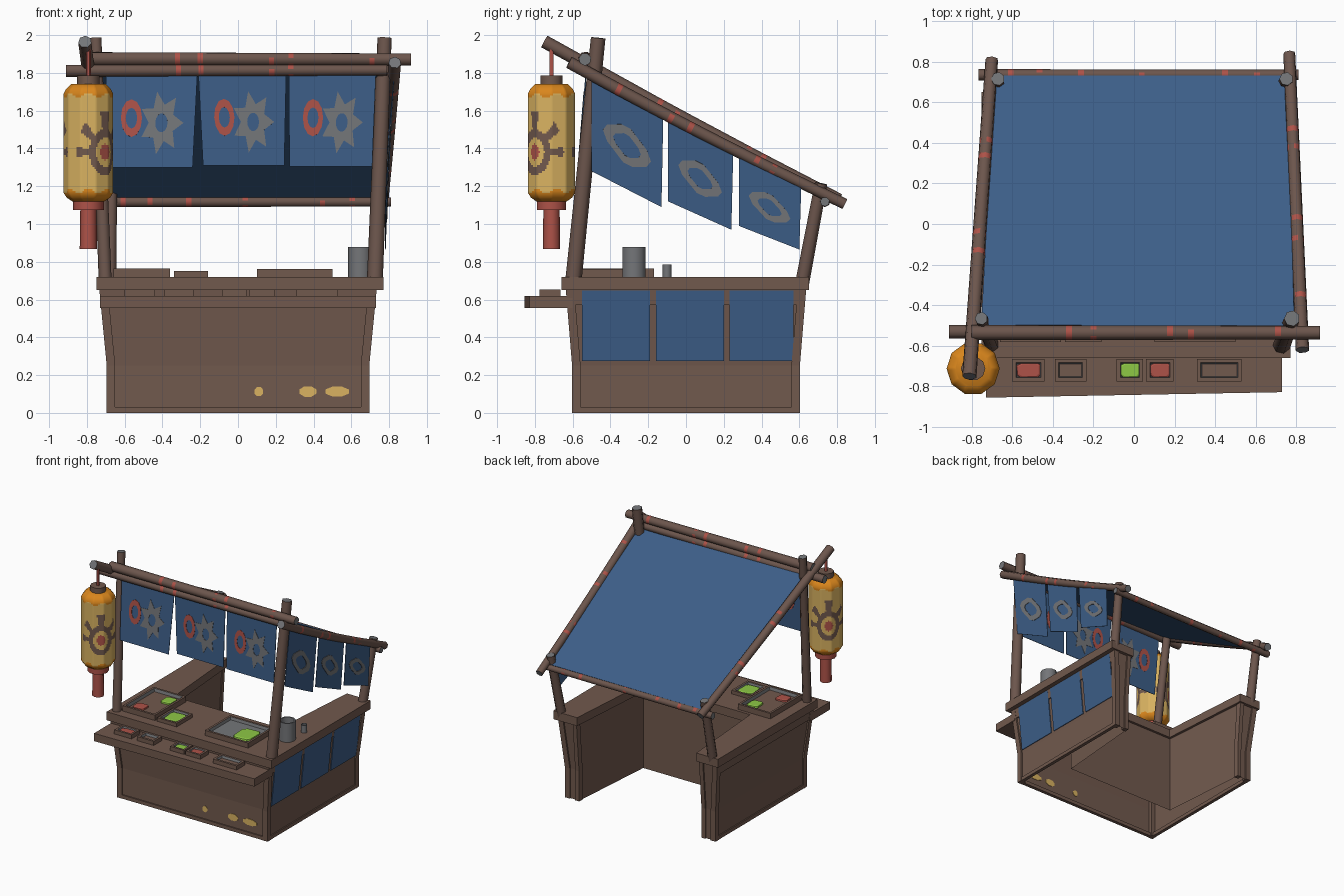
import bpy, bmesh, math
from mathutils import Vector as V

if "Cube" in bpy.data.objects:
    bpy.data.objects.remove(bpy.data.objects["Cube"])

COLORS = {"wood": (.165, .1, .075), "pole_wood": (.15, .092, .073), "blue_cloth": (.046, .112, .245),
          "grey": (.175, .18, .19), "red": (.42, .085, .065), "yellow": (.70, .45, .12),
          "orange": (.70, .24, .012), "green": (.27, .58, .06)}
NAMES = list(COLORS)
MATS = []
for n, c in COLORS.items():
    m = bpy.data.materials.new(n)
    m.diffuse_color = (*c, 1)
    m.use_nodes = True
    m.node_tree.nodes["Principled BSDF"].inputs["Base Color"].default_value = m.diffuse_color
    MATS.append(m)


def loft(name, loops, mat, seg=None, caps=(None, None), capped=True, closed=False, rule=None, smooth=False):
    """Skin a list of point loops; seg = colour per segment, rule(k, i, centre) = colour per face."""
    bm = bmesh.new()
    rings = [[bm.verts.new(p) for p in lp] for lp in loops]
    n = len(rings[0])
    pairs = list(zip(rings, rings[1:])) + ([(rings[-1], rings[0])] if closed else [])
    for k, (a, b) in enumerate(pairs):
        for i in range(n):
            f = bm.faces.new((a[i], a[(i + 1) % n], b[(i + 1) % n], b[i]))
            col = seg[k] if seg else mat
            if rule:
                col = rule(k, i, f.calc_center_median())
            f.material_index = NAMES.index(col)
    if capped and not closed:
        bm.faces.new(rings[0][::-1]).material_index = NAMES.index(caps[0] or mat)
        bm.faces.new(rings[-1]).material_index = NAMES.index(caps[1] or mat)
    bmesh.ops.recalc_face_normals(bm, faces=bm.faces)
    me = bpy.data.meshes.new(name)
    bm.to_mesh(me)
    bm.free()
    for m in MATS:
        me.materials.append(m)
    if smooth:  # round parts, with sharp rims
        me.shade_smooth()
        me.set_sharp_from_angle(angle=math.radians(60))
    ob = bpy.data.objects.new(name, me)
    bpy.context.collection.objects.link(ob)
    return ob


def rect(x0, x1, y0, y1, z):
    return [(x0, y0, z), (x1, y0, z), (x1, y1, z), (x0, y1, z)]


def circle(cx, cy, z, r, n=10):
    return [(cx + r * math.cos(6.28319 * i / n), cy + r * math.sin(6.28319 * i / n), z) for i in range(n)]


def pole(name, a, b, r, bands=(), sag=0, n=7):
    """Straight pole with grey ends and thin painted bands at fractions of its length."""
    a, b = V(a), V(b)
    d = (b - a).normalized()
    u = d.cross(V((.3, .2, 1)) if abs(d.z) < .8 else V((0, 1, 0))).normalized()
    w = d.cross(u)
    h = .014 / (b - a).length
    ts = sorted([0, .5, 1] + [t + s for t in bands for s in (-h, h)])
    loops = []
    for t in ts:
        c = a.lerp(b, t) - V((0, 0, sag * 4 * t * (1 - t)))
        rr = r * (1.06 - .12 * t)
        loops.append([c + rr * (u * math.cos(6.28319 * i / n) + w * math.sin(6.28319 * i / n)) for i in range(n)])
    red = [any(abs((p + q) / 2 - t) < h / 2 for t in bands) for p, q in zip(ts, ts[1:])]
    loft(name, loops, "pole_wood", caps=("grey", "grey"), smooth=True,
         rule=lambda k, i, c: "red" if red[k] and (i + k) % 4 else "pole_wood")


# ---- counter body: hollow U-shaped shell with a flared profile
def half(z):
    f = max(0, (z - .25) / .4)
    return .695 + .039 * f, .603 + .033 * f


def u_loop(x0, x1, y0, y1, xi, yi, z):
    xf = xi - .06  # the opening narrows towards the front
    return [(x0, y0, z), (x1, y0, z), (x1, y1, z), (xi, y1, z), (xf, yi, z), (-xf, yi, z), (-xi, y1, z), (x0, y1, z)]


body = []
for z in (0, .25, .65):
    hx, hy = half(z)
    body.append(u_loop(.012 - hx, hx - .012, .012 - hy, hy - .012, .57, -.165, z))
loft("counter_body", body, "wood", capped=False)
loft("counter_top", [u_loop(-.75, .77, -.66, .65, .55, -.145, z) for z in (.65, .72)], "wood")

# corner posts and rails framing the panels
for sx in (-1, 1):
    for sy in (-1, 1):
        loft("corner_frame", [[(sx * (half(z)[0] - a), sy * (half(z)[1] - b), z)
             for a, b in ((0, 0), (.045, 0), (.045, .045), (0, .045))] for z in (0, .25, .65)], "wood")
    loft("inner_end_frame", [[(sx * x, half(z)[1] - b, z) for x, b in ((.565, 0), (.6, 0), (.6, .04), (.56, .04))]
         for z in (0, .25, .65)], "wood")
for z0, z1 in ((0, .03), (.57, .65)):
    loft("front_rail", [rect(-half(z)[0] + .02, half(z)[0] - .02, -half(z)[1] + .002, -half(z)[1] + .03, z)
                        for z in (z0, z1)], "wood")
    for s in (-1, 1):
        loft("side_rail", [rect(*sorted((s * (half(z)[0] - .03), s * (half(z)[0] - .002))), .02 - half(z)[1],
                                half(z)[1] - .02, z) for z in (z0, z1)], "wood")

# front shelf
loft("front_shelf", [[(-.73, -.855, z), (.73, -.828, z), (.73, -.60, z), (-.73, -.60, z)] for z in (.555, .62)], "wood")

# yellow patches low on the front panel, seen from both faces
for x, rx, rz in ((.11, .025, .026), (.37, .048, .03), (.525, .068, .028)):
    loft("yellow_patch", [[(x + rx * math.cos(t * .7854 + .39), y, .113 + rz * math.sin(t * .7854 + .39))
                           for t in range(8)] for y in (-.595, -.588)], "yellow")


# ---- trays with food
def tray(name, x0, x1, y0, y1, z, h, food, floor="grey"):
    w = .018
    loft(name, [rect(x0, x1, y0, y1, z), rect(x0, x1, y0, y1, z + h), rect(x0 + w, x1 - w, y0 + w, y1 - w, z + h),
                rect(x0 + w + .006, x1 - w - .006, y0 + w + .006, y1 - w - .006, z + h * .45)],
         "wood", seg=["wood", "wood", "grey"], caps=("wood", floor))
    for col, u0, u1, v0, v1 in food:
        loops = []
        for zz, s in ((z + h * .4, 1), (z + h * .7, .95), (z + h * .8, .8)):
            loops.append([(x0 + (x1 - x0) * ((u0 + u1) / 2 + s * (u1 - u0) / 2 * cx),
                           y0 + (y1 - y0) * ((v0 + v1) / 2 + s * (v1 - v0) / 2 * cy), zz)
                          for cx, cy in ((1, .7), (.7, 1), (-.6, .9), (-1, .6), (-.9, -.7), (-.6, -1), (.8, -.9), (1, -.6))])
        loft(name + "_food", loops, col)


tray("large_tray", -.66, -.36, -.58, -.17, .72, .045, [("red", .15, .5, .12, .36), ("green", .55, .88, .6, .88)], "wood")
tray("small_tray", -.34, -.16, -.58, -.37, .72, .03, [("green", .13, .87, .13, .87)])
tray("wide_tray", .1, .5, -.58, -.25, .72, .042, [("green", .5, .9, .15, .75)])
for x0, x1, col in ((-.6, -.44, "red"), (-.39, -.235, None), (-.085, .045, "green"), (.06, .195, "red"), (.31, .53, None)):
    tray("shelf_tray", x0, x1, -.775, -.665, .62, .034, [(col, .12, .88, .15, .85)] if col else [], "grey" if col else "wood")

# pot and cup
for name, x, y, r, h, n in (("pot", .648, -.275, .065, .158, 10), ("cup", .68, -.1, .024, .065, 8)):
    loft(name, [circle(x, y, .72, r, n), circle(x, y, .72 + h, r, n), circle(x, y, .72 + h, r * .82, n),
                circle(x, y, .72 + h * .3, r * .8, n)], "grey", smooth=True)

# ---- timber frame
pole("front_left_post", (-.70, -.60, .66), (-.752, -.465, 1.985), .034)
pole("front_right_post", (.725, -.60, .66), (.778, -.465, 1.985), .042)
pole("back_left_post", (-.68, .61, .66), (-.67, .715, 1.215), .036)
pole("back_right_post", (.715, .61, .66), (.75, .715, 1.215), .036)
pole("upper_front_beam", (-.80, -.535, 1.875), (.915, -.535, 1.872), .036, (.28, .35, .57, .63, .88))
pole("lower_front_beam", (-.91, -.53, 1.812), (.79, -.53, 1.815), .032, (.35, .42, .64, .70))
pole("back_beam", (-.765, .735, 1.118), (.81, .735, 1.118), .027, (.10, .19, .32, .51, .77, .87))
pole("left_rafter", (-.81, -.75, 1.965), (-.70, .81, 1.13), .034, (.39, .45, .69, .74), .01)
pole("right_rafter", (.83, -.62, 1.855), (.765, .84, 1.105), .032, (.18, .37, .44, .68, .74), .015)


# ---- cloth
def sheet(name, tl, tr, br, bl, t=.004, col="blue_cloth"):
    tl, tr, br, bl = map(V, (tl, tr, br, bl))
    nrm = (tr - tl).cross(bl - tl).normalized()
    loft(name, [[p + nrm * s * t / 2 for p in (tl, tr, br, bl)] for s in (-1, 1)], col)

    def at(u, v, s):  # point on the cloth, v measured downwards
        return tl.lerp(tr, u).lerp(bl.lerp(br, u), v) + nrm * s
    return at


def mark(name, at, col, outer, inner):
    """Thin painted ring visible on both faces of a cloth."""
    f = .0045
    loft(name, [[at(u, v, s) for u, v in o] for o, s in ((outer, -f), (outer, f), (inner, f), (inner, -f))],
         col, closed=True)


def oval(cu, cv, ru, rv, n=12, k=0.0):
    """Oval; k sets how deep every other point is pulled in."""
    return [(cu + ru * (1 - k * (i % 2)) * math.cos(6.28319 * i / n), cv + rv * (1 - k * (i % 2)) * math.sin(6.28319 * i / n))
            for i in range(n)]


sheet("roof_cloth", (-.755, -.53, 1.83), (.79, -.53, 1.80), (.755, .73, 1.14), (-.685, .73, 1.14), .008)

# front hangings with abstract burst and ring
for t0, t1, b0, b1, zb, yb in ((-.70, -.215, -.69, -.24, 1.30, -.57), (-.21, .255, -.185, .245, 1.31, -.54),
                               (.27, .73, .272, .71, 1.305, -.54)):
    at = sheet("front_hanging", (t0, -.53, 1.80), (t1, -.53, 1.80), (b1, yb, zb), (b0, yb, zb))
    mark("burst_mark", at, "grey", oval(.62, .53, .25, .34, 14, .42), oval(.62, .53, .07, .1, 14))
    mark("ring_mark", at, "red", oval(.28, .48, .12, .2), oval(.28, .48, .065, .11))

# right-hand hangings with diamond rings
for y0, y1, za, zb, zc, zd in ((-.5, -.12, 1.77, 1.58, 1.09, 1.28), (-.095, .25, 1.55, 1.37, .97, 1.12),
                               (.28, .61, 1.35, 1.19, .865, .99)):
    at = sheet("side_hanging", (.81 - .03 * y0, y0, za), (.81 - .03 * y1, y1, zb), (.78, y1 - .01, zc), (.78, y0, zd))
    dia = lambda k: [(.5 + a * k, .53 + b * k) for a, b in ((-.34, -.04), (-.28, -.12), (-.08, -.2), (.05, -.2), (.28, -.06),
                                                           (.34, .04), (.28, .12), (.08, .2), (-.05, .2), (-.28, .06))]
    mark("diamond_mark", at, "grey", dia(1), dia(.58))

# cloths on the right wall
for y0, y1 in ((-.55, -.19), (-.16, .20), (.23, .57)):
    sheet("wall_cloth", (.729, y0, .648), (.729, y1, .648), (.692, y1, .275), (.692, y0, .275), .006)

# ---- lantern: ten sides, finely cut so that the painted ring follows a rule
LX, LY, LR, SIDES, CUT = -.792, -.712, .131, 10, 9


def lantern_ring(z, r):
    c = [V(p) for p in circle(LX, LY, z, r, SIDES)]
    return [c[i].lerp(c[(i + 1) % SIDES], j / CUT) for i in range(SIDES) for j in range(CUT)]


def lantern_colour(k, i, c):
    ang = math.atan2(c.y - LY, c.x - LX)
    wob = .014 * math.sin(7 * ang)
    if c.z > 1.68 + wob or c.z < 1.175 + wob:
        return "orange"
    for mid in (-math.pi / 4, 3 * math.pi / 4):
        da = (ang - mid + math.pi) % (2 * math.pi) - math.pi
        du, dz = LR * da, c.z - 1.38
        d = math.hypot(du, dz * .8)
        if d < .034:
            return "red"
        if .062 < d < .098:
            return "wood"
        if .098 <= d < .172 and math.cos(8 * math.atan2(dz, du)) > .35 and dz > -.03:
            return "wood"
    return "yellow"


profile = [(1.12, .085), (1.14, .115), (1.165, LR)] + [(1.165 + .525 * i / 50, LR) for i in range(1, 51)] + \
          [(1.715, .118), (1.742, .09)]
loft("lantern_body", [lantern_ring(z, r) for z, r in profile], "orange", rule=lantern_colour, smooth=True)
loft("lantern_top_cap", [circle(LX, LY, z, .06) for z in (1.74, 1.785)], "wood", smooth=True)
loft("lantern_bottom_cap", [circle(LX, LY, z, .082) for z in (1.075, 1.125)], "red", smooth=True)
loft("lantern_tassel", [circle(LX, LY, z, r, 8) for z, r in ((.868, .046), (1.08, .043))], "red", smooth=True)
loft("lantern_cord", [circle(LX, LY, z, .013, 6) for z in (1.78, 1.95)], "red", smooth=True)
